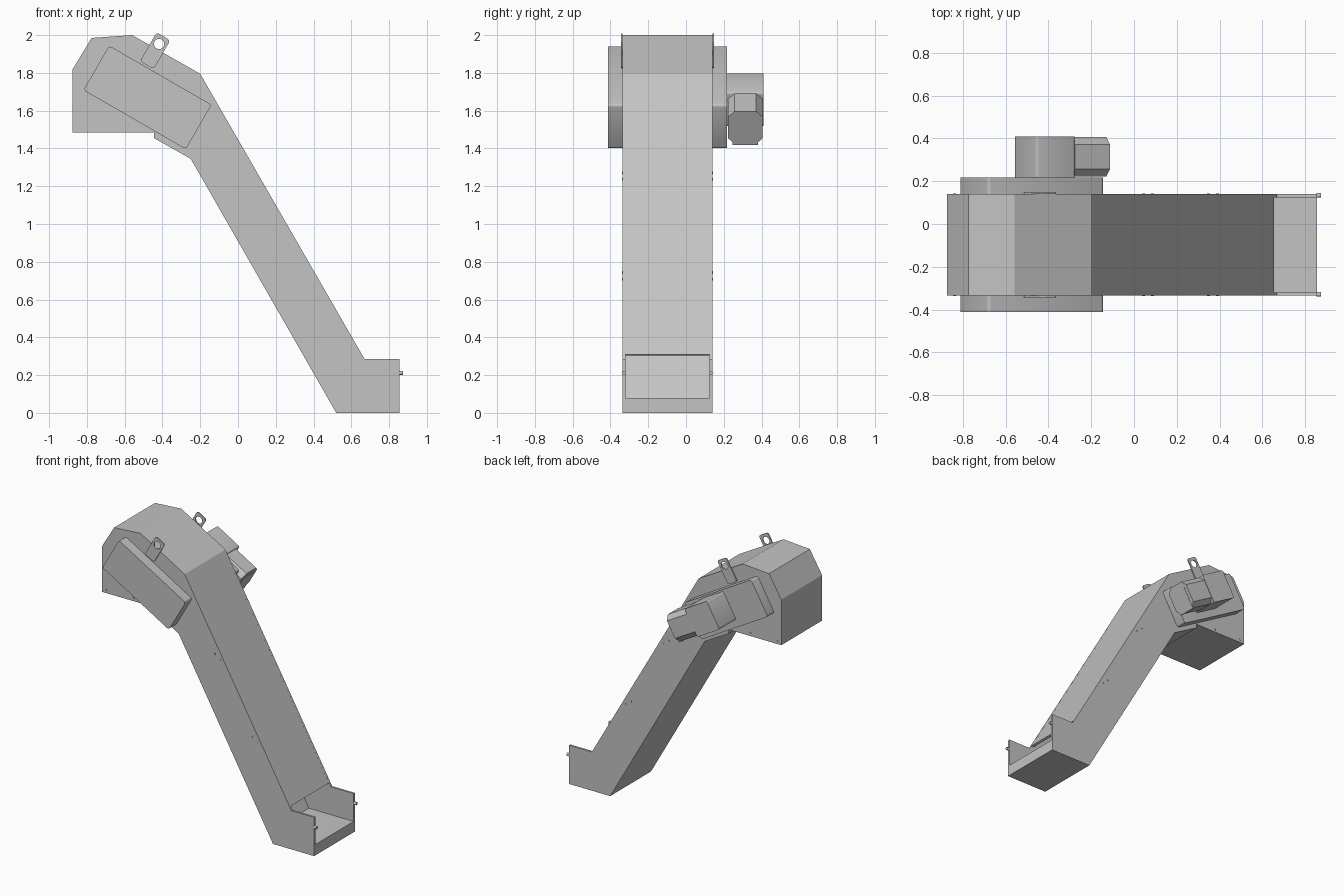
import bpy, bmesh, math
from mathutils import Vector

old = bpy.data.objects.get("Cube")
if old:
    bpy.data.objects.remove(old, do_unlink=True)

grey = bpy.data.materials.new("painted_grey")
grey.use_nodes = True
COLOUR = (0.55, 0.55, 0.55, 1)
grey.diffuse_color = COLOUR
grey.node_tree.nodes["Principled BSDF"].inputs["Base Color"].default_value = COLOUR

FRONT, BACK, SHEET = -0.335, 0.14, 0.015
TILT = math.radians(30)
ALONG = Vector((math.cos(TILT), -math.sin(TILT)))   # down the head slope, in xz
OUT = Vector((math.sin(TILT), math.cos(TILT)))      # away from the head slope


def prism(name, profile, y0, y1):
    """Extrude an xz profile from y0 to y1."""
    bm = bmesh.new()
    face = bm.faces.new([bm.verts.new((x, y0, z)) for x, z in profile])
    grown = bmesh.ops.extrude_face_region(bm, geom=[face])
    moved = [g for g in grown["geom"] if isinstance(g, bmesh.types.BMVert)]
    bmesh.ops.translate(bm, verts=moved, vec=(0, y1 - y0, 0))
    bmesh.ops.recalc_face_normals(bm, faces=bm.faces)
    mesh = bpy.data.meshes.new(name)
    bm.to_mesh(mesh)
    bm.free()
    mesh.materials.append(grey)
    obj = bpy.data.objects.new(name, mesh)
    bpy.context.collection.objects.link(obj)
    return obj


def tilted(centre, a0, a1, o0, o1):
    """Rectangle lined up with the head slope, around a centre."""
    c = Vector(centre)
    return [tuple(c + ALONG * a + OUT * o)
            for a, o in ((a0, o0), (a1, o0), (a1, o1), (a0, o1))]


def circle(centre, radius, count=20):
    return [(centre[0] + radius * math.cos(math.tau * i / count),
             centre[1] + radius * math.sin(math.tau * i / count)) for i in range(count)]


def round_edges(obj, width, along_y=True, segments=3):
    """Round either the edges along y or the edges down the slope."""
    bm = bmesh.new()
    bm.from_mesh(obj.data)
    axis = Vector((0, 1, 0)) if along_y else Vector((ALONG.x, 0, ALONG.y))
    edges = [e for e in bm.edges
             if abs((e.verts[1].co - e.verts[0].co).normalized().dot(axis)) > 0.99]
    bmesh.ops.bevel(bm, geom=edges, offset=width, segments=segments,
                    profile=0.5, affect='EDGES')
    bm.to_mesh(obj.data)
    bm.free()


def smooth(obj):
    bpy.ops.object.select_all(action='DESELECT')
    obj.select_set(True)
    bpy.context.view_layer.objects.active = obj
    bpy.ops.object.shade_smooth_by_angle(angle=math.radians(35))


# Casing: head, inclined leg and foot
head = [(-0.445, 1.485), (-0.875, 1.485), (-0.875, 1.82), (-0.775, 1.985),
        (-0.56, 2.0), (-0.2, 1.795)]
underside = [(0.855, 0), (0.52, 0), (-0.25, 1.345), (-0.445, 1.455)]
infeed_mouth = [(0.655, 0.31), (0.638, 0.305), (0.455, 0.63), (0.325, 0.37),
                (0.49, 0.08), (0.855, 0.08)]
prism("conveyor_casing", head + infeed_mouth + underside, FRONT + SHEET, BACK - SHEET)
side_outline = head + [(0.67, 0.285), (0.855, 0.285)] + underside

# Parts repeated on both sides
edge_start, edge_end = Vector((-0.2, 1.795)), Vector((0.67, 0.285))
leg = edge_end - edge_start
inward = Vector((leg.y, -leg.x)).normalized()
for side, face, sign in (("front", FRONT, -1), ("back", BACK, 1)):
    prism(side + "_side_plate", side_outline, face, face - sign * SHEET)

    # Drive guard
    guard = prism(side + "_drive_guard",
                  tilted((-0.479, 1.67), -0.313, 0.313, -0.136, 0.136),
                  face, face + sign * 0.077)
    round_edges(guard, 0.015)
    smooth(guard)

    # Lifting lug with a round hole
    eye = (-0.418, 1.953)
    lug = prism(side + "_lifting_lug", tilted(eye, -0.042, 0.042, -0.13, 0.047),
                face, face + sign * 0.008)
    round_edges(lug, 0.016)
    cutter = prism(side + "_lug_hole_cutter", circle(eye, 0.027), face - 0.05, face + 0.05)
    cutter.hide_render = True
    cutter.hide_viewport = True
    cut = lug.modifiers.new("eye_hole", 'BOOLEAN')
    cut.object = cutter
    cut.solver = 'EXACT'

    # Small fasteners on the head and the leg
    spots = [Vector((-0.84, 1.508)), Vector((-0.62, 1.508))]
    for t in (0.33, 0.68):
        spots += [edge_start + leg * t + inward * 0.05,
                  edge_start + leg * (t + 0.03) + inward * 0.03]
    for i, spot in enumerate(spots):
        prism(f"{side}_fastener_{i + 1}", circle(spot, 0.007, 10), face, face + sign * 0.003)

    # Pin at the infeed end
    bpy.ops.mesh.primitive_cylinder_add(vertices=12, radius=0.011, depth=0.02,
                                        location=(0.864, face - sign * 0.006, 0.212),
                                        rotation=(0, math.pi / 2, 0))
    pin = bpy.context.object
    pin.name = side + "_infeed_pin"
    pin.data.materials.append(grey)

# Geared motor on the back guard
drive = (-0.335, 1.61)
guard_face = BACK + 0.077
gearbox = prism("gearbox", tilted(drive, -0.2, 0.01, -0.104, 0.104), guard_face, 0.41)
round_edges(gearbox, 0.012)
smooth(gearbox)
motor = prism("motor", tilted(drive, 0.01, 0.2, -0.1, 0.1), guard_face + 0.006, 0.406)
round_edges(motor, 0.035, along_y=False, segments=1)
prism("motor_end_cap", tilted(drive, 0.185, 0.202, -0.104, 0.06), guard_face + 0.03, 0.38)
